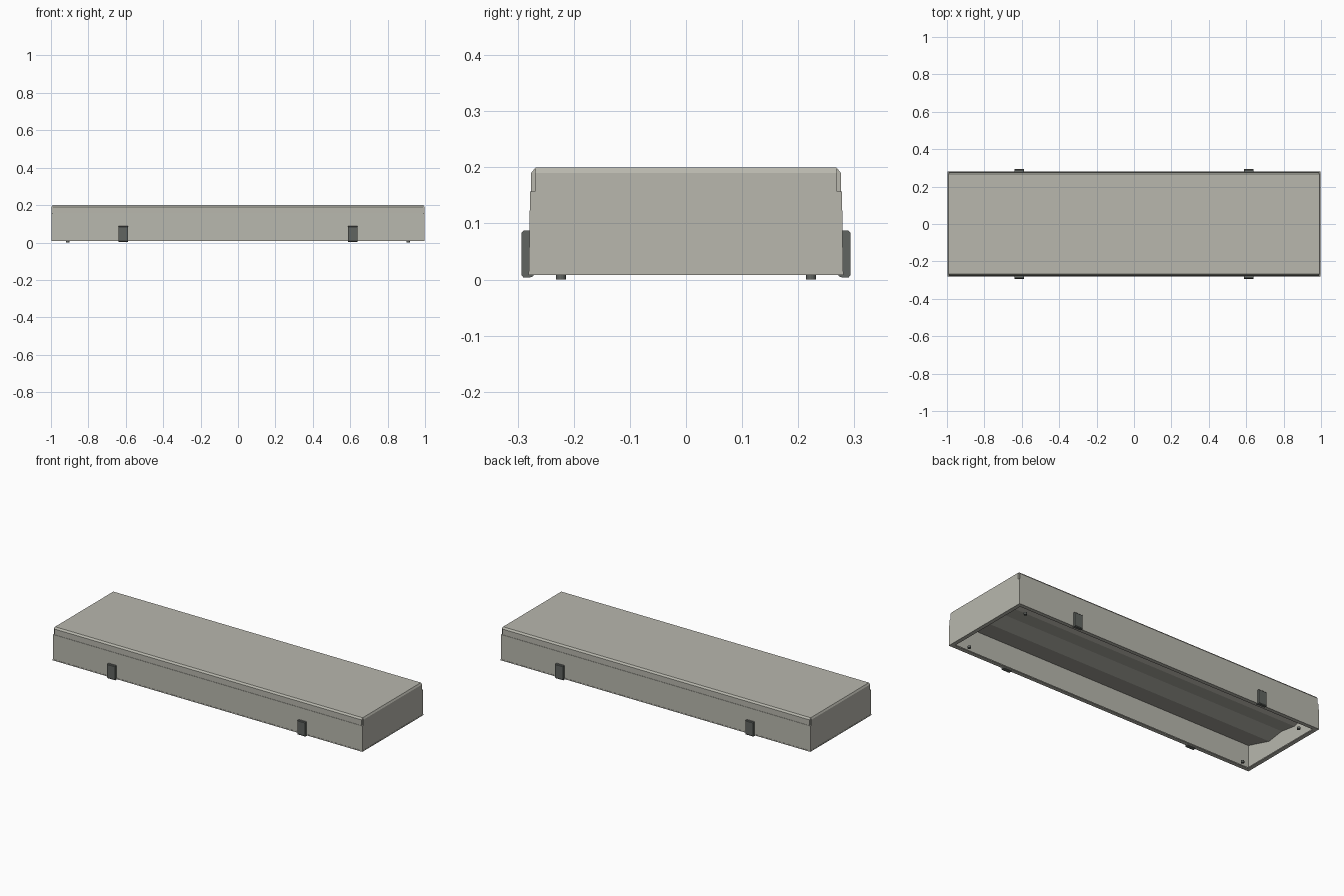
import bpy, bmesh

if "Cube" in bpy.data.objects:
    bpy.data.objects.remove(bpy.data.objects["Cube"])


def material(name, rgb):
    m = bpy.data.materials.new(name)
    m.diffuse_color = (*rgb, 1)
    m.use_nodes = True
    m.node_tree.nodes["Principled BSDF"].inputs["Base Color"].default_value = m.diffuse_color
    return m


GREY = material("warm_grey", (0.48, 0.475, 0.42))
DARK = material("dark_grey", (0.12, 0.13, 0.12))


def finish(name, bm, mat):
    bmesh.ops.recalc_face_normals(bm, faces=bm.faces)
    me = bpy.data.meshes.new(name)
    bm.to_mesh(me)
    bm.free()
    me.materials.append(mat)
    ob = bpy.data.objects.new(name, me)
    bpy.context.collection.objects.link(ob)
    return ob


def prism(name, profile, x0, x1, mat):
    """Extrude a closed (y, z) profile along x."""
    bm = bmesh.new()
    face = bm.faces.new([bm.verts.new((x0, y, z)) for y, z in profile])
    ext = bmesh.ops.extrude_face_region(bm, geom=[face])["geom"]
    bmesh.ops.translate(bm, vec=(x1 - x0, 0, 0),
                        verts=[v for v in ext if isinstance(v, bmesh.types.BMVert)])
    return finish(name, bm, mat)


def box(name, lo, hi, mat):
    return prism(name, [(lo[1], lo[2]), (hi[1], lo[2]), (hi[1], hi[2]), (lo[1], hi[2])],
                 lo[0], hi[0], mat)


def mirrored(half):
    """Complete a profile running from +y across to -y."""
    return half + [(-y, z) for y, z in reversed(half)]


# Hollow housing with a stepped, chamfered upper edge
outer = mirrored([(0.28, 0.01), (0.278, 0.157), (0.276, 0.157), (0.276, 0.19), (0.268, 0.20)])
inner = mirrored([(0.265, 0.01), (0.265, 0.187)])
prism("housing", outer + inner[::-1], -0.99, 0.99, GREY)

# End plates with notched upper corners
plate = mirrored([(0.28, 0.01), (0.278, 0.157), (0.269, 0.157), (0.269, 0.19)])
for s, side in ((1, "right"), (-1, "left")):
    end = prism("end_plate_" + side, plate, s * 0.984, s * 0.997, GREY)
    bevel = prism("end_bevel_" + side, mirrored([(0.269, 0.19), (0.268, 0.20)]),
                  s * 0.984, s * 0.997, GREY)
    # Slope the top edge of the end inwards
    for v in bevel.data.vertices:
        if v.co.z > 0.195:
            v.co.x = min(max(v.co.x, -0.991), 0.991)

# Lower rim around the opening
for s in (1, -1):
    box("rim_long", (-0.998, s * 0.258, 0.008), (0.998, s * 0.281, 0.014), GREY)
    box("rim_short", (s * 0.975, -0.258, 0.008), (s * 0.998, 0.258, 0.014), GREY)

# Folded reflector inside the housing
fold = [(0.265, 0.148), (0.10, 0.10), (0.0, 0.115), (-0.10, 0.10), (-0.265, 0.148)]
prism("reflector", fold + [(y, z + 0.006) for y, z in reversed(fold)], -0.984, 0.984, GREY)

# Clips hooked under the long sides
for s in (1, -1):
    for cx in (-0.613, 0.613):
        hook = [(0.272, 0.006), (0.277, 0.004), (0.290, 0.004), (0.293, 0.008),
                (0.293, 0.084), (0.290, 0.087), (0.279, 0.087), (0.279, 0.010), (0.272, 0.010)]
        prism("clip", [(s * y, z) for y, z in hook], cx - 0.025, cx + 0.025, DARK)

# Small pins at the corners of the opening
for sx in (1, -1):
    for sy in (1, -1):
        bm = bmesh.new()
        bmesh.ops.create_cone(bm, cap_ends=True, segments=12, radius1=0.009,
                              radius2=0.009, depth=0.012)
        bmesh.ops.translate(bm, verts=bm.verts, vec=(sx * 0.91, sy * 0.223, 0.006))
        finish("pin", bm, DARK)
